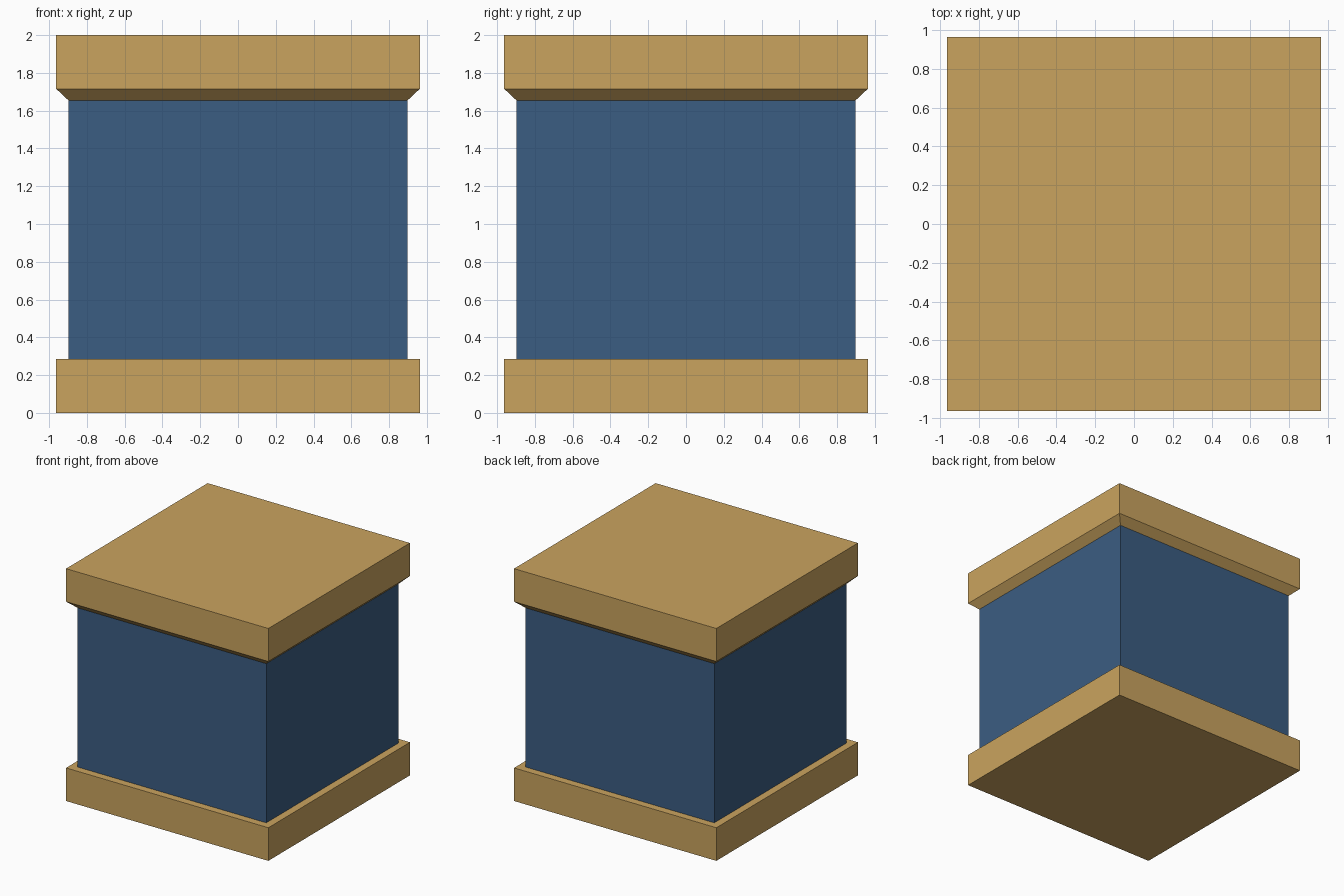
import bpy, bmesh

if "Cube" in bpy.data.objects:
    bpy.data.objects.remove(bpy.data.objects["Cube"])

BLOCK, BODY = 0.963, 0.898   # half widths


def material(name, rgb):
    m = bpy.data.materials.new(name)
    m.diffuse_color = (*rgb, 1)
    m.use_nodes = True
    m.node_tree.nodes["Principled BSDF"].inputs["Base Color"].default_value = m.diffuse_color
    return m


def square_stack(name, rings, mat, caps=True):
    """Loft square rings given as (half width, z), bottom to top."""
    bm = bmesh.new()
    loops = [[bm.verts.new((sx * h, sy * h, z))
              for sx, sy in ((-1, -1), (1, -1), (1, 1), (-1, 1))]
             for h, z in rings]
    for low, high in zip(loops, loops[1:]):
        for i in range(4):
            j = (i + 1) % 4
            bm.faces.new((low[i], low[j], high[j], high[i]))
    if caps:
        bm.faces.new(loops[0][::-1])
        bm.faces.new(loops[-1])
    me = bpy.data.meshes.new(name)
    bm.to_mesh(me)
    bm.free()
    me.materials.append(mat)
    ob = bpy.data.objects.new(name, me)
    bpy.context.collection.objects.link(ob)
    return ob


gold = material("warm gold", (0.591, 0.371, 0.114))
blue = material("slate blue", (0.044, 0.109, 0.223))

# Plinth block
square_stack("base_block", [(BLOCK, 0), (BLOCK, 0.285)], gold)
# Blue walls, closed off by the blocks above and below
square_stack("body", [(BODY, 0.285), (BODY, 1.655)], blue, caps=False)
# Top block with bevelled underside
square_stack("top_block", [(BODY, 1.655), (BLOCK, 1.716), (BLOCK, 2.0)], gold)
